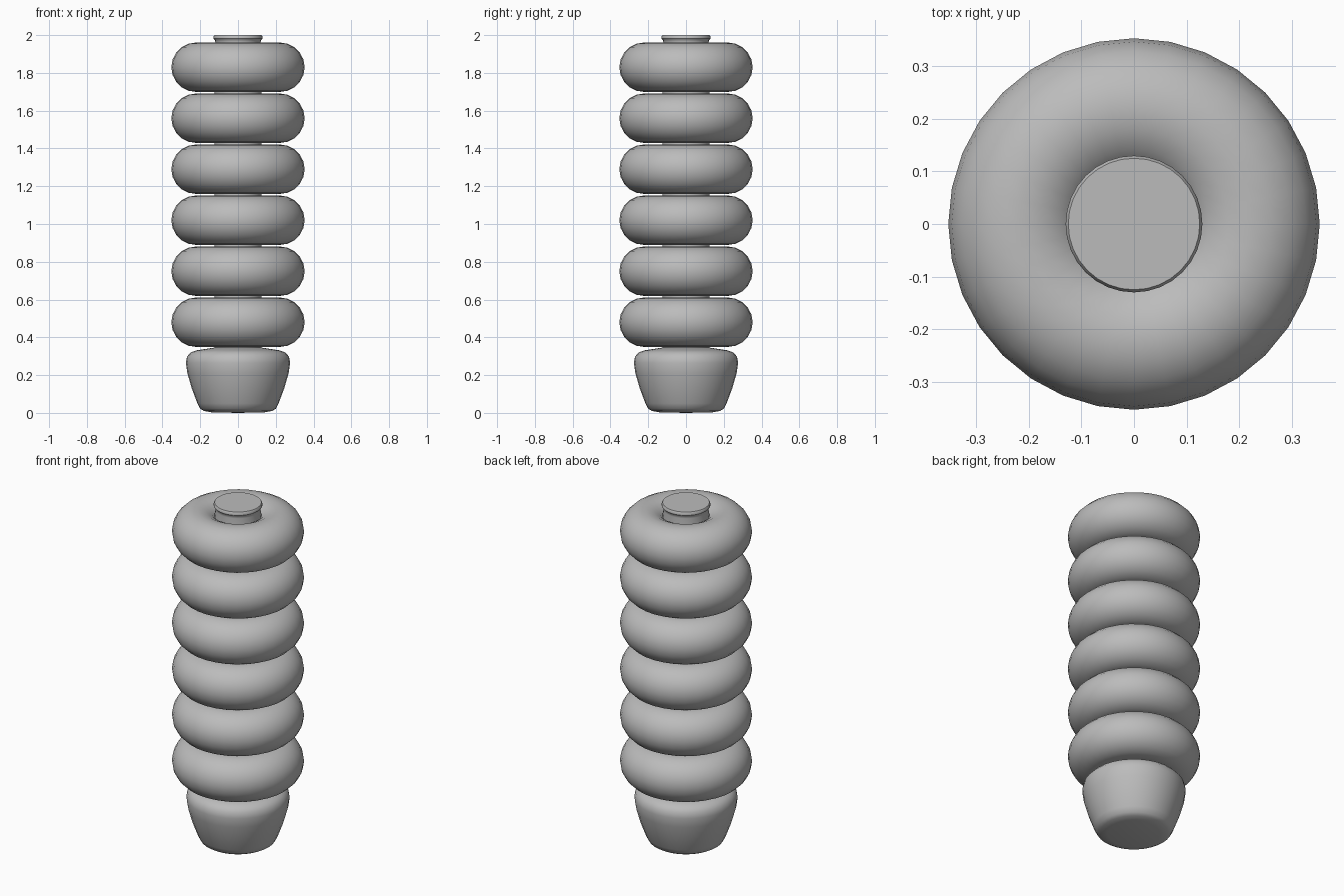
import bpy
import bmesh
import math

SEGMENTS = 32

if "Cube" in bpy.data.objects:
    bpy.data.objects.remove(bpy.data.objects["Cube"], do_unlink=True)

gray = bpy.data.materials.new("plain_gray")
gray.use_nodes = True
gray.diffuse_color = (0.5, 0.5, 0.5, 1)
gray.node_tree.nodes["Principled BSDF"].inputs["Base Color"].default_value = (0.5, 0.5, 0.5, 1)


def lathe(name, profile, closed=False):
    """Spin a list of (radius, height) points around the z axis."""
    bm = bmesh.new()
    points = [bm.verts.new((r, 0, z)) for r, z in profile]
    edges = [bm.edges.new(pair) for pair in zip(points, points[1:])]
    if closed:
        edges.append(bm.edges.new((points[-1], points[0])))
    bmesh.ops.spin(bm, geom=points + edges, cent=(0, 0, 0), axis=(0, 0, 1),
                   angle=2 * math.pi, steps=SEGMENTS, use_merge=True)
    bmesh.ops.remove_doubles(bm, verts=bm.verts[:], dist=0.0002)
    bmesh.ops.recalc_face_normals(bm, faces=bm.faces[:])
    mesh = bpy.data.meshes.new(name)
    bm.to_mesh(mesh)
    bm.free()
    mesh.materials.append(gray)
    obj = bpy.data.objects.new(name, mesh)
    bpy.context.collection.objects.link(obj)
    bpy.ops.object.select_all(action="DESELECT")
    obj.select_set(True)
    bpy.context.view_layer.objects.active = obj
    bpy.ops.object.shade_smooth_by_angle(angle=math.radians(42))
    return obj


# Tapered base with a rounded shoulder
lathe("tapered_base", [
    (0, 0), (0.14, 0.003), (0.18, 0.01), (0.2, 0.022), (0.215, 0.05),
    (0.245, 0.13), (0.268, 0.21), (0.276, 0.265), (0.27, 0.298),
    (0.25, 0.32), (0.22, 0.331), (0.13, 0.345), (0, 0.345)])

# Stack of six rounded rings
section = [math.tau * i / 20 for i in range(20)]
for n in range(6):
    middle = 0.48 + 0.27 * n
    lathe(f"ring_{n + 1}", [(0.22 + 0.133 * math.cos(a), middle + 0.131 * math.sin(a))
                            for a in section], closed=True)

# Central rod with a flared cap
lathe("central_rod", [
    (0, 0.3), (0.125, 0.3), (0.125, 1.93), (0.12, 1.96), (0.121, 1.973),
    (0.13, 1.982), (0.13, 1.992), (0.125, 2), (0, 2)])
